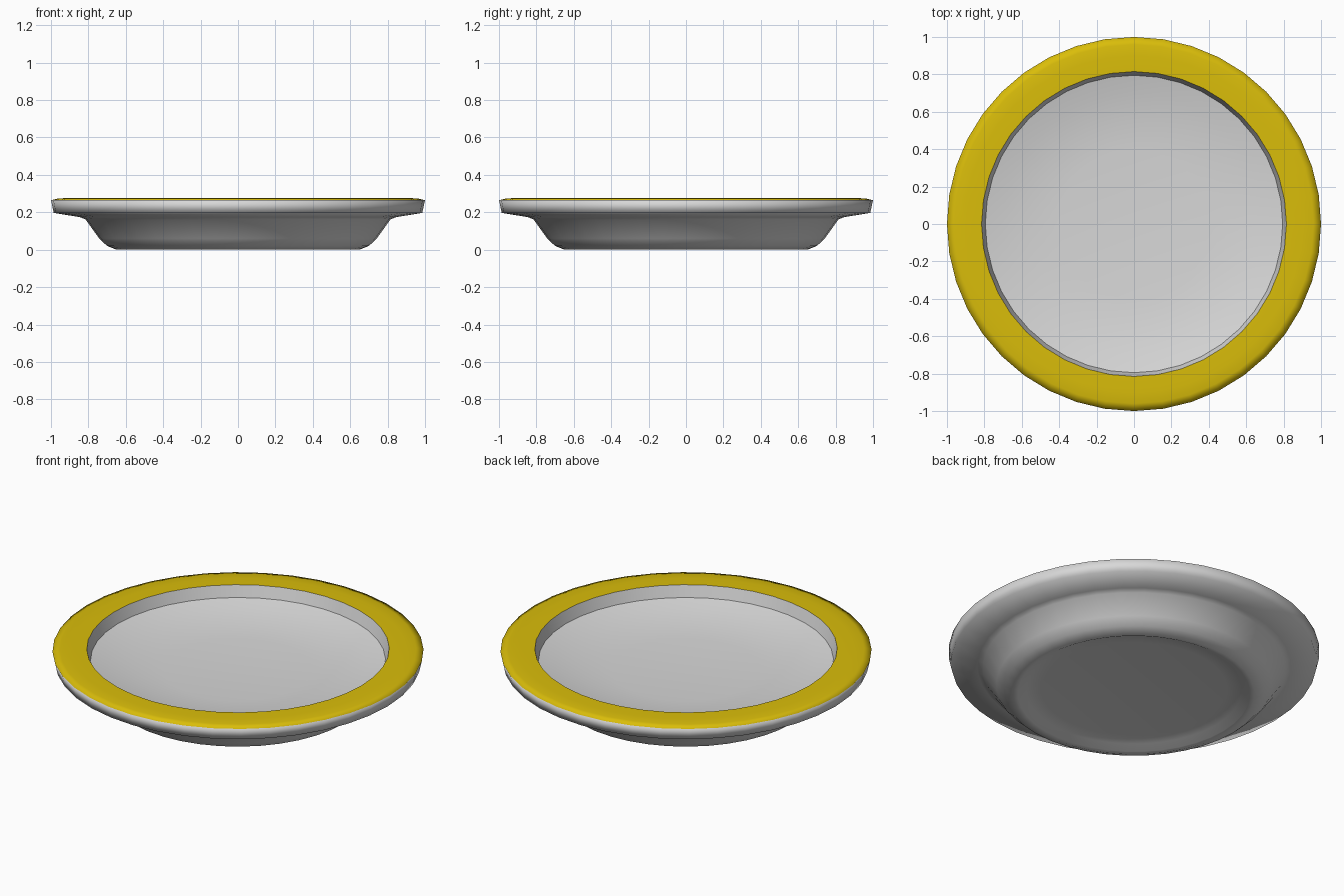
import bpy
import bmesh
from math import cos, sin, tau

if "Cube" in bpy.data.objects:
    bpy.data.objects.remove(bpy.data.objects["Cube"])

SIDES = 40


def make_material(name, rgb):
    mat = bpy.data.materials.new(name)
    mat.use_nodes = True
    color = (*rgb, 1.0)
    mat.diffuse_color = color
    mat.node_tree.nodes["Principled BSDF"].inputs["Base Color"].default_value = color
    return mat


white = make_material("white glaze", (0.69, 0.69, 0.69))
yellow = make_material("yellow rim", (0.7, 0.51, 0.003))

# Cross-section as (radius, height): recessed base, foot, flange, rim and well
base = [(0, 0.035), (0.5, 0.033), (0.58, 0.025), (0.625, 0.002)]
underside = [(0.65, 0), (0.70, 0.02), (0.742, 0.06), (0.815, 0.162), (0.845, 0.174), (0.985, 0.197)]
rim = [(1.0, 0.265), (0.96, 0.274), (0.9, 0.277), (0.815, 0.277)]
well = [(0.795, 0.21), (0.7, 0.187), (0.55, 0.163), (0.4, 0.152), (0, 0.148)]
profile = base + underside + rim + well

rim_start = len(base) + len(underside)
rim_end = rim_start + len(rim) - 1
creases = {rim_end, rim_end + 1}


def ring(bm, radius, height):
    if radius == 0:
        return [bm.verts.new((0, 0, height))] * SIDES
    return [bm.verts.new((radius * cos(tau * i / SIDES), radius * sin(tau * i / SIDES), height))
            for i in range(SIDES)]


# Plate body, turned around the vertical axis
bm = bmesh.new()
rings = [ring(bm, r, z) for r, z in profile]
for level, (a, b) in enumerate(zip(rings, rings[1:])):
    for i in range(SIDES):
        j = (i + 1) % SIDES
        corners = list(dict.fromkeys([a[i], a[j], b[j], b[i]]))
        face = bm.faces.new(corners)
        face.smooth = True
        # Yellow band across the top of the rim
        face.material_index = int(rim_start <= level < rim_end)

# Crisp edges above and below the inner wall
for level in creases:
    for i in range(SIDES):
        bm.edges.get((rings[level][i], rings[level][(i + 1) % SIDES])).smooth = False

bmesh.ops.recalc_face_normals(bm, faces=bm.faces)
mesh = bpy.data.meshes.new("plate")
bm.to_mesh(mesh)
bm.free()
mesh.materials.append(white)
mesh.materials.append(yellow)
plate = bpy.data.objects.new("plate", mesh)
bpy.context.collection.objects.link(plate)
